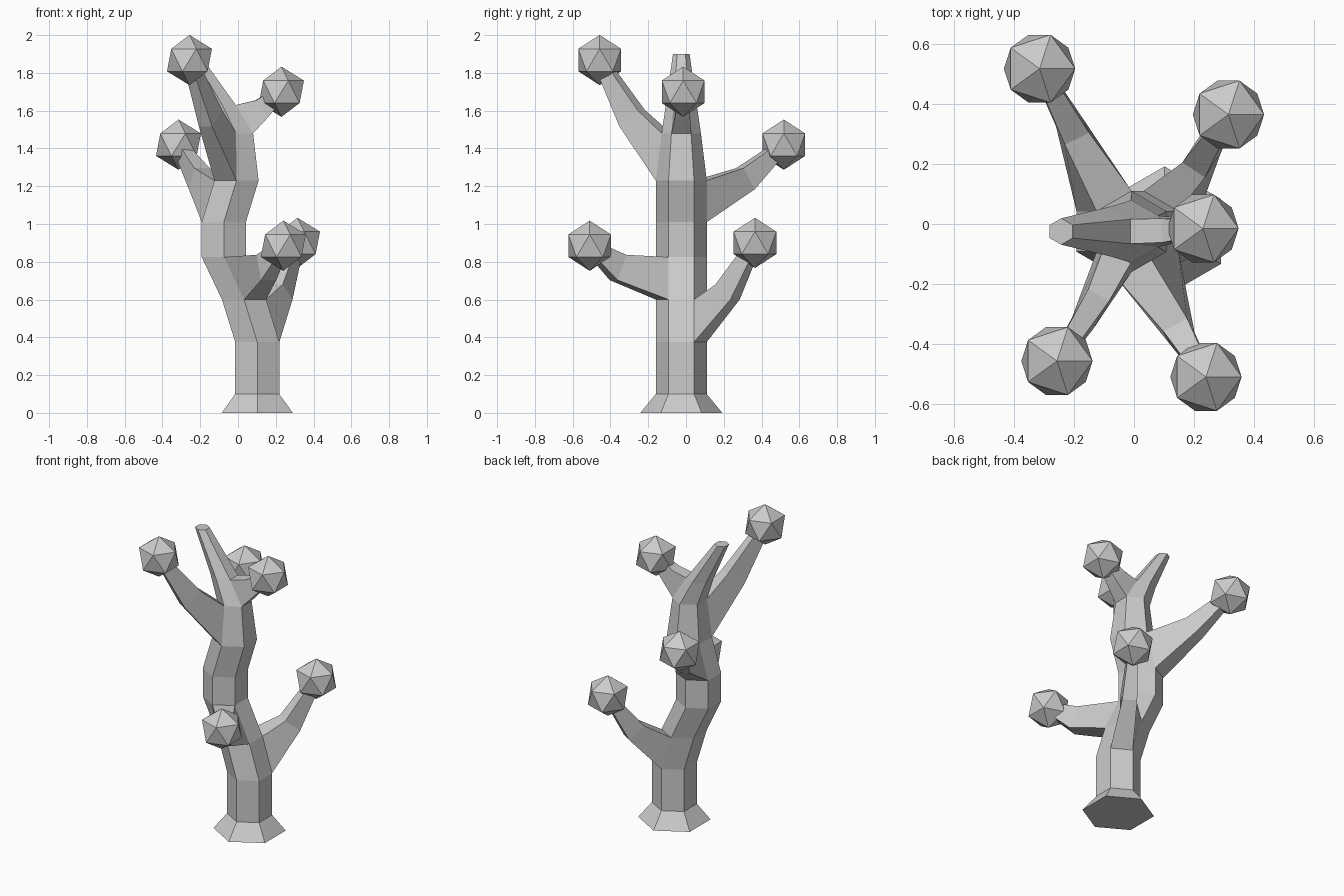
import bpy, bmesh
from math import sin, cos, radians
from mathutils import Vector

if "Cube" in bpy.data.objects:
    bpy.data.objects.remove(bpy.data.objects["Cube"])

CY = -0.025
# trunk rings: centre x, z, radius
RINGS = [(0.102, 0, 0.217), (0.102, 0.10, 0.135), (0.102, 0.375, 0.135),
         (0.032, 0.60, 0.135), (-0.075, 0.825, 0.135), (-0.075, 1.01, 0.135),
         (-0.008, 1.23, 0.135), (-0.01, 1.48, 0.104), (-0.083, 1.63, 0.082),
         (-0.243, 1.90, 0.044)]
# branches: trunk segment, side, bend point, bend half width/height, ball centre
BRANCHES = [
    (2, 0, (0.225, 0.22, 0.64), 0.045, 0.062, (0.315, 0.365, 0.90)),
    (3, 4, (0.15, -0.36, 0.77), 0.045, 0.072, (0.24, -0.51, 0.885)),
    (5, 1, (-0.205, 0.315, 1.24), 0.045, 0.065, (-0.315, 0.518, 1.42)),
    (6, 3, (-0.145, -0.285, 1.56), 0.04, 0.07, (-0.257, -0.457, 1.868)),
    (7, 5, (0.125, -0.02, 1.61), 0.04, 0.055, (0.23, -0.015, 1.70)),
]


def section(bm, p, d, w, h):
    """Rectangular branch section at p, square to direction d."""
    s = Vector((0, 0, 1)).cross(d).normalized()
    u = d.cross(s).normalized()
    return [bm.verts.new(p + s * w * a + u * h * b)
            for a, b in ((-1, -1), (1, -1), (1, 1), (-1, 1))]


def bridge(bm, a, b):
    n = len(a)
    for k in range(n):
        bm.faces.new((a[k], a[(k + 1) % n], b[(k + 1) % n], b[k]))


def add_object(name, bm):
    bmesh.ops.recalc_face_normals(bm, faces=bm.faces)
    me = bpy.data.meshes.new(name)
    bm.to_mesh(me)
    bm.free()
    ob = bpy.data.objects.new(name, me)
    bpy.context.collection.objects.link(ob)
    return ob


# hexagonal trunk, left open where branches grow
bm = bmesh.new()
angles = [radians(30 + 60 * j) for j in range(6)]
rings = [[bm.verts.new((x + r * cos(a), CY + r * sin(a), z)) for a in angles]
         for x, z, r in RINGS]
open_faces = {(b[0], b[1]) for b in BRANCHES}
bm.faces.new(rings[0][::-1])
bm.faces.new(rings[-1])
for i in range(len(rings) - 1):
    for j in range(6):
        if (i, j) not in open_faces:
            k = (j + 1) % 6
            bm.faces.new((rings[i][j], rings[i][k], rings[i + 1][k], rings[i + 1][j]))

# four-sided tapering branches with one bend
for i, j, mid, w, h, ball in BRANCHES:
    k = (j + 1) % 6
    q0 = [rings[i][j], rings[i][k], rings[i + 1][k], rings[i + 1][j]]
    start = sum((v.co for v in q0), Vector()) / 4
    mid, ball = Vector(mid), Vector(ball)
    q1 = section(bm, mid, (ball - start).normalized(), w, h)
    q2 = section(bm, ball, (ball - mid).normalized(), 0.025, 0.03)
    bridge(bm, q0, q1)
    bridge(bm, q1, q2)
    bm.faces.new(q2)
add_object("trunk_and_branches", bm)

# icosahedral foliage balls
for n, b in enumerate(BRANCHES):
    bm = bmesh.new()
    bmesh.ops.create_icosphere(bm, subdivisions=1, radius=0.133)
    add_object(f"foliage_ball_{n + 1}", bm).location = b[5]
